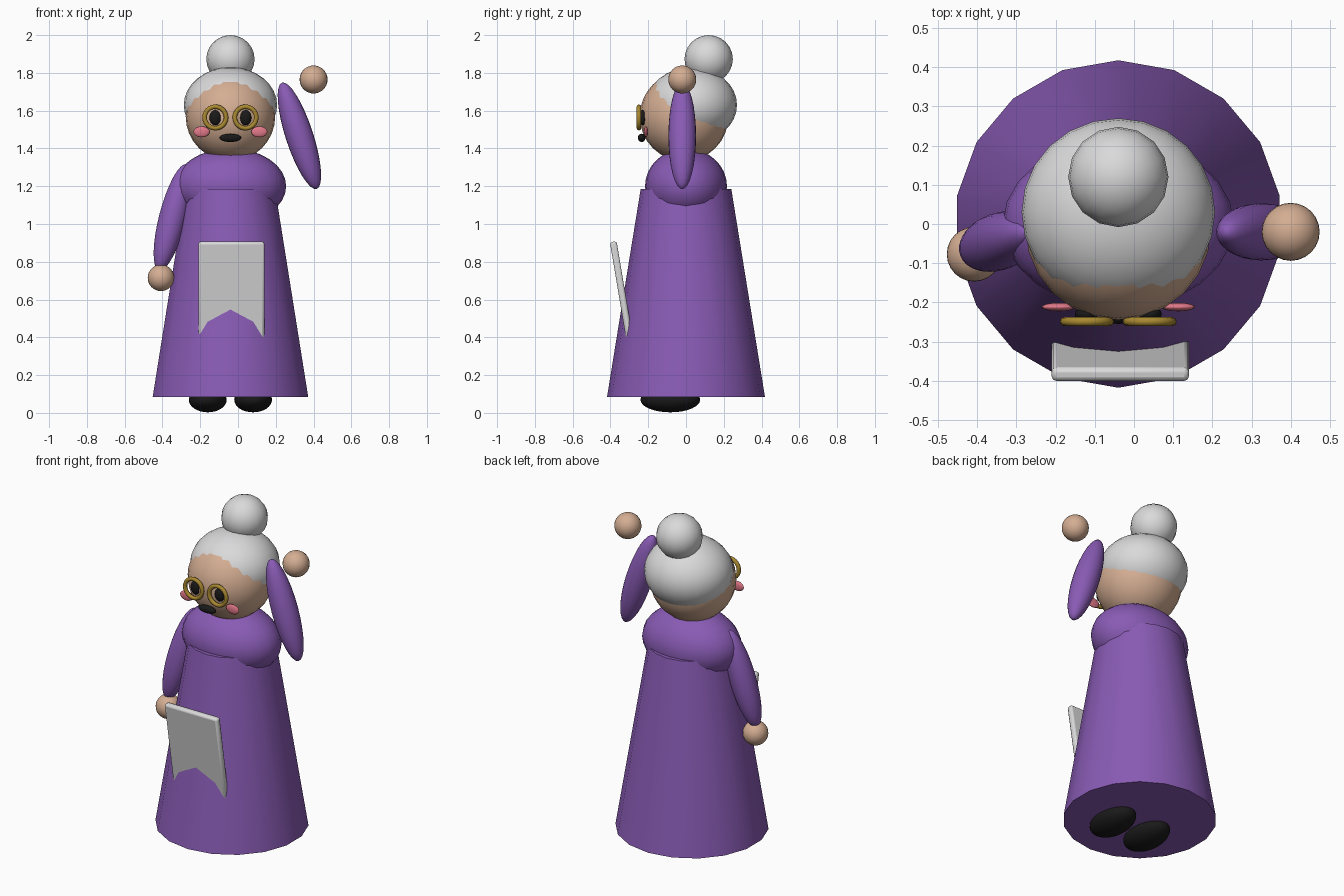
import bpy, math
from mathutils import Matrix, Vector

if "Cube" in bpy.data.objects:
    bpy.data.objects.remove(bpy.data.objects["Cube"])

CX = -0.04  # body centre line


def material(name, rgb):
    m = bpy.data.materials.new(name)
    m.diffuse_color = (*rgb, 1)
    m.use_nodes = True
    m.node_tree.nodes["Principled BSDF"].inputs["Base Color"].default_value = m.diffuse_color
    return m


PURPLE = material("purple cloth", (0.25, 0.105, 0.46))
SKIN = material("skin", (0.66, 0.42, 0.29))
GREY = material("light grey", (0.70, 0.70, 0.71))
BLACK = material("black", (0.01, 0.01, 0.01))
GOLD = material("gold", (0.40, 0.25, 0.03))
PINK = material("pink", (0.76, 0.19, 0.25))


def finish(name, mat, angle=40):
    ob = bpy.context.object
    ob.name = name
    ob.data.materials.append(mat)
    bpy.ops.object.shade_smooth_by_angle(angle=math.radians(angle))
    return ob


def ball(name, loc, radii, mat, axis=None, segments=24, rings=16):
    """Ellipsoid, with its local z turned along axis."""
    bpy.ops.mesh.primitive_uv_sphere_add(segments=segments, ring_count=rings, radius=1)
    ob = bpy.context.object
    rot = Vector(axis or (0, 0, 1)).to_track_quat('Z', 'Y').to_matrix().to_4x4()
    ob.data.transform(rot @ Matrix.Diagonal((*radii, 1)))
    ob.location = loc
    return finish(name, mat, 60)


# Dress: cone with a vertex pointing to the back
bpy.ops.mesh.primitive_cone_add(vertices=18, radius1=0.418, radius2=0.24, depth=1.10,
                                location=(CX, 0, 0.635))
finish("dress", PURPLE)
ball("shoulders", (CX, 0, 1.20), (0.295, 0.217, 0.2), PURPLE)

# Head, hair cap and bun
ball("head", (CX, -0.01, 1.57), (0.237, 0.235, 0.237), SKIN)
ball("hair", (CX, 0.03, 1.63), (0.247, 0.24, 0.2), GREY)
ball("hair_bun", (CX, 0.12, 1.873), (0.128, 0.128, 0.127), GREY, segments=16, rings=12)

# Arms and hands: one lowered, one raised
ball("lowered_arm", (-0.345, -0.045, 1.035), (0.073, 0.073, 0.293), PURPLE, (0.25, 0.09, 0.96))
ball("lowered_hand", (-0.408, -0.077, 0.715), (0.07, 0.07, 0.07), SKIN)
ball("raised_arm", (0.325, -0.02, 1.467), (0.073, 0.073, 0.296), PURPLE, (-0.31, 0, 0.95))
ball("raised_hand", (0.40, -0.02, 1.765), (0.074, 0.074, 0.074), SKIN)

# Paired parts, mirrored about the centre line
for side, s in (("left", -1), ("right", 1)):
    ball(side + "_shoe", (CX + s * 0.12, -0.083, 0.069), (0.1, 0.158, 0.066), BLACK)
    ball(side + "_eye", (CX + s * 0.08, -0.23, 1.563), (0.031, 0.02, 0.04), BLACK,
         segments=16, rings=10)
    ball(side + "_cheek", (CX + s * 0.153, -0.212, 1.488), (0.043, 0.011, 0.029), PINK,
         segments=16, rings=10)
    bpy.ops.mesh.primitive_torus_add(major_radius=0.057, minor_radius=0.012, major_segments=24,
                                     minor_segments=8, location=(CX + s * 0.08, -0.249, 1.564),
                                     rotation=(math.pi / 2, 0, 0))
    finish(side + "_spectacle_ring", GOLD, 60)

ball("mouth", (CX, -0.235, 1.456), (0.058, 0.02, 0.022), BLACK, segments=16, rings=10)

# Apron: tilted plate whose lower end sinks into the dress
bpy.ops.mesh.primitive_cube_add(size=1, location=(-0.035, -0.338, 0.625),
                                rotation=(math.radians(9.5), 0, 0))
apron = bpy.context.object
apron.data.transform(Matrix.Diagonal((0.35, 0.036, 0.57, 1)))
bevel = apron.modifiers.new("soft edge", 'BEVEL')
bevel.width = 0.012
bevel.segments = 2
finish("apron", GREY, 30)
